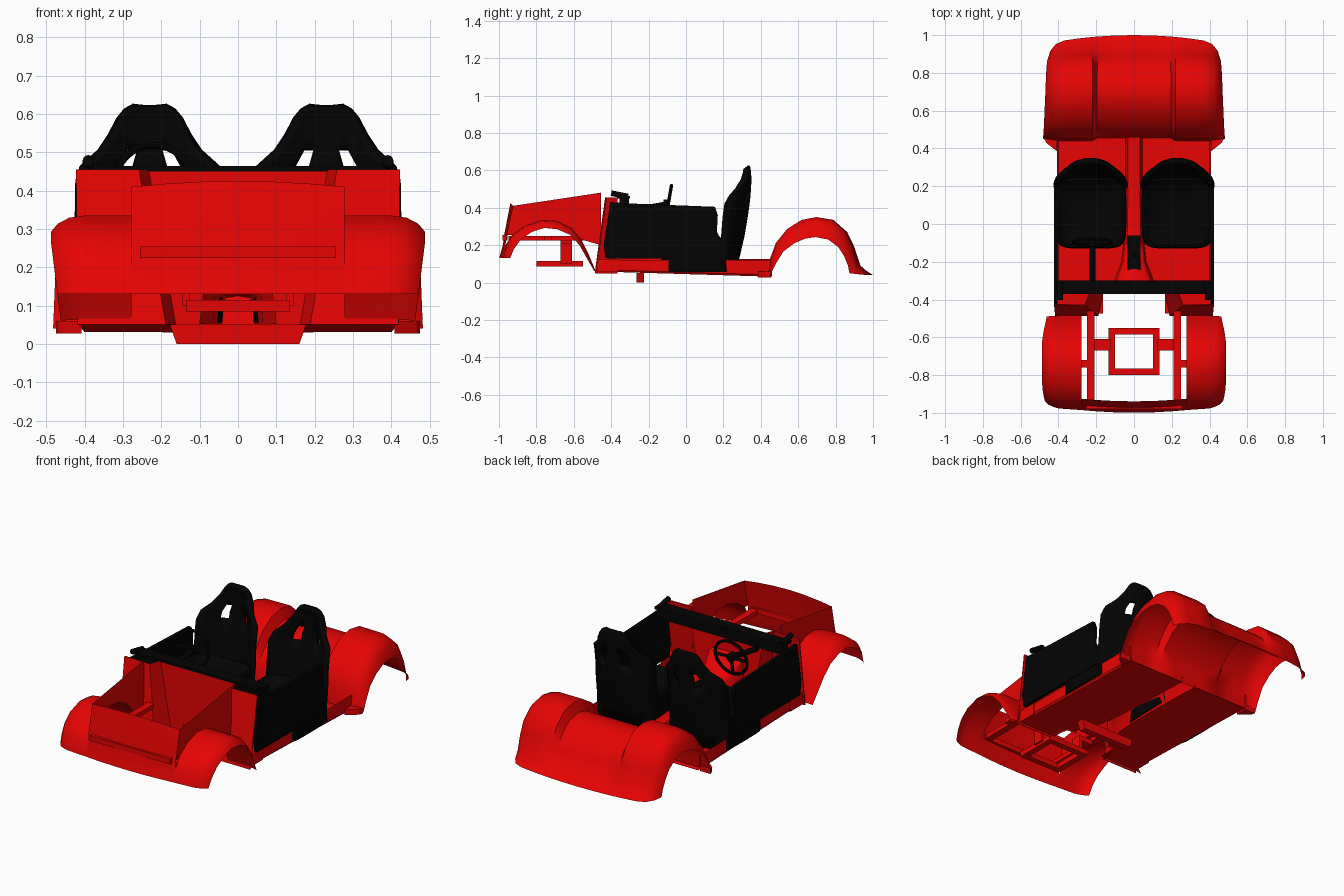
import bpy, bmesh, math
from mathutils import Vector

if bpy.data.objects.get("Cube"):
    bpy.data.objects.remove(bpy.data.objects["Cube"])


def material(name, color):
    m = bpy.data.materials.new(name)
    m.use_nodes = True
    m.diffuse_color = color
    m.node_tree.nodes["Principled BSDF"].inputs["Base Color"].default_value = color
    return m


RED = material("body red", (0.8, 0.001, 0.001, 1))
BLACK = material("trim black", (0.001, 0.001, 0.001, 1))


def finish(bm, name, mat, mirror=False, thick=0, smooth=True):
    bmesh.ops.recalc_face_normals(bm, faces=bm.faces)
    mesh = bpy.data.meshes.new(name)
    bm.to_mesh(mesh)
    bm.free()
    mesh.materials.append(mat)
    ob = bpy.data.objects.new(name, mesh)
    bpy.context.collection.objects.link(ob)
    if smooth:
        bpy.ops.object.select_all(action="DESELECT")
        ob.select_set(True)
        bpy.context.view_layer.objects.active = ob
        bpy.ops.object.shade_smooth_by_angle(angle=math.radians(38))
    if thick:
        s = ob.modifiers.new("thickness", "SOLIDIFY")
        s.thickness, s.offset = thick, 0
    if mirror:
        ob.modifiers.new("mirror", "MIRROR")
    return ob


def loft(name, rings, mat, closed=False, caps=False, skip=None, **kw):
    """Skin a list of equally long point rows."""
    bm = bmesh.new()
    rows = [[bm.verts.new(p) for p in r] for r in rings]
    n = len(rows[0])
    for i in range(len(rows) - 1):
        for j in range(n if closed else n - 1):
            if skip and skip(i, j):
                continue
            k = (j + 1) % n
            bm.faces.new((rows[i][j], rows[i][k], rows[i + 1][k], rows[i + 1][j]))
    if caps:
        bm.faces.new(rows[0])
        bm.faces.new(rows[-1])
    return finish(bm, name, mat, **kw)


def box(name, x, y, z, mat, mirror=False):
    rings = [[(x[0], y[0], h), (x[1], y[0], h), (x[1], y[1], h), (x[0], y[1], h)] for h in z]
    return prism(name, rings, mat, mirror)


def prism(name, rings, mat, mirror=False):
    return loft(name, rings, mat, closed=True, caps=True, mirror=mirror, smooth=False)


def rod(name, a, b, r, mat, mirror=False, sides=12):
    a, b = Vector(a), Vector(b)
    q = (b - a).to_track_quat("Z", "Y")
    turn = [2 * math.pi * i / sides for i in range(sides)]
    rings = [[p + q @ Vector((r * math.cos(t), r * math.sin(t), 0)) for t in turn] for p in (a, b)]
    return loft(name, rings, mat, closed=True, caps=True, mirror=mirror)


def mix(p, q, f):
    return [(a[0] + (b[0] - a[0]) * f, a[1] + (b[1] - a[1]) * f) for a, b in zip(p, q)]


# Rear body shell: deck, raised fender crowns and wheel-arch rims
rim = [(.45, .04), (.48, .1), (.52, .165), (.58, .21), (.64, .235), (.7, .243),
       (.77, .23), (.83, .19), (.87, .14), (.9, .09), (.92, .05)]
crown = [(.44, .04), (.45, .13), (.48, .21), (.54, .285), (.62, .335), (.7, .35),
         (.79, .335), (.865, .27), (.905, .19), (.94, .09), (1, .04)]
deck = [(.455, .03), (.465, .12), (.5, .18), (.56, .24), (.63, .28), (.7, .295),
        (.78, .28), (.85, .225), (.893, .16), (.93, .085), (1, .04)]
stations = [(0, deck), (.1, deck), (.195, deck), (.22, crown), (.3, crown), (.38, crown),
            (.43, mix(crown, rim, .13)), (.465, mix(crown, rim, .5)), (.482, rim)]
loft("rear_body_shell", [[(x - .025 * (x / .48) ** 4 * i / 10, y - .2 * x * x * (i / 10) ** 3, z)
                          for i, (y, z) in enumerate(p)] for x, p in stations], RED, mirror=True)

# Front fenders
rim = [(-.955, .13), (-.93, .18), (-.89, .23), (-.83, .27), (-.76, .292),
       (-.69, .285), (-.62, .255), (-.57, .2), (-.53, .13), (-.49, .06)]
crown = [(-.985, .13), (-.965, .2), (-.93, .255), (-.86, .305), (-.77, .335),
         (-.69, .33), (-.61, .29), (-.56, .23), (-.52, .15), (-.485, .065)]
stations = [(.278, crown), (.35, crown), (.4, crown), (.44, mix(crown, rim, .13)),
            (.47, mix(crown, rim, .5)), (.488, rim)]
loft("front_fender", [[(x - .025 * (x > .4) * max(0, .27 - z) / .2,
                        y + .07 * (x - .278) * (1 - i / 9) ** 3, z) for i, (y, z) in enumerate(p)]
                      for x, p in stations], RED, mirror=True)

# Nose panel with a shallow bow, and its lower lip
nose = [(-.985, .13), (-.965, .2), (-.958, .255), (-.925, .41)]
loft("nose_panel", [[(x, y - .014 * (1 - (x / .278) ** 2),
                      z + (.015 * (1 - (x / .278) ** 2) if z > .4 else 0)) for y, z in nose]
                    for x in (-.278, -.2, -.1, 0, .1, .2, .278)], RED)
box("nose_lip", (-.255, .255), (-.98, -.955), (.225, .255), RED)

# Hood side walls rising from the inner fender edge
loft("hood_side", [[(.278, y, max(z, .2)), (.278, max(y, -.925), .41 + (max(y, -.925) + .925) * .15)]
                   for y, z in [(-.958, .255)] + crown[2:8] + [(-.455, .2)]],
     RED, mirror=True)

# Front chassis: rails, engine cradle and hangers
box("front_rail", (.21, .25), (-.95, -.46), (.225, .25), RED, True)
box("rail_bracket", (.25, .278), (-.76, -.72), (.225, .25), RED, True)
for name, y in (("cradle_front", (-.8, -.765)), ("cradle_rear", (-.585, -.55))):
    box(name, (-.135, .135), y, (.085, .115), RED)
box("cradle_side", (.1, .135), (-.765, -.585), (.085, .115), RED, True)
box("cradle_hanger", (.125, .145), (-.67, -.61), (.1, .235), RED, True)
box("cradle_arm", (.125, .215), (-.67, -.61), (.205, .235), RED, True)

# Cowl: leaning panels, return walls narrowing downward, and recessed firewall
loft("cowl", [[(low, y - lean, .05), (top, y, .455)] for low, top, y, lean in
              [(.418, .422, -.425, .06), (.19, .26, -.43, .055), (.165, .236, -.368, 0)]],
     RED, mirror=True, thick=.006, smooth=False)
loft("firewall", [[(low, -.368, .13 if abs(low) < .1 else .05), (top, -.368, .455)]
                  for low, top in ((-.165, -.236), (-.1, -.14), (-.09, -.12),
                                   (.09, .12), (.1, .14), (.165, .236))], RED, smooth=False)

# Floor pan with tunnel and turned-up sills
floor = []
for y, w, h in [(-.36, .12, .3), (-.29, .1, .23), (-.2, .065, .17), (-.05, .05, .14),
                (.2, .045, .125), (.46, .045, .125)]:
    f = .045 - .03 * y
    floor.append([(0, y, h), (w * .7, y, h - .005), (w * .9, y, h - .025), (w, y, f),
                  (.4, y, f), (.408, y, f + .01), (.408, y, .12)])
loft("floor_pan", floor, RED, mirror=True)
loft("front_footwell", [[(.165, y, .057), (.41, y, .057), (.41, y, .125)] for y in (-.475, -.36)],
     RED, mirror=True, smooth=False)
prism("sill_flare", [[(.408, .385, z), (.465, .43, z), (.475, .455, z), (.408, .455, z)]
                     for z in (.028, .06)], RED, True)

# Crossmember under the tunnel
prism("crossmember", [[(-w, -.265, z), (w, -.265, z), (w, -.225, z), (-w, -.225, z)]
                      for z, w in ((0, .16), (.052, .178))], RED)

# Doors
outline = [(-.43, .13), (-.44, .2), (-.405, .43), (-.28, .422), (.155, .405),
           (.17, .36), (.165, .27), (.2, .21), (.2, .125)]
prism("door", [[(x, y, z) for y, z in outline] for x in (.404, .424)], BLACK, True)

# Dashboard, mirror mounts and console
box("dashboard_top", (-.41, .41), (-.37, -.3), (.45, .464), BLACK)
box("dashboard", (-.4, .4), (-.355, -.305), (.4, .45), BLACK)
rod("mirror_mount", (.39, -.4, .478), (.39, -.31, .46), .015, BLACK, True)
box("console", (-.035, .035), (-.255, -.06), (.13, .195), BLACK)
rod("gear_lever", (0, -.17, .18), (0, -.15, .29), .009, BLACK)

# Steering wheel: tilted rim, hub, spokes and column
hub = Vector((-.22, -.095, .42))
bpy.ops.mesh.primitive_torus_add(location=hub, rotation=(math.radians(80), 0, 0), major_radius=.1,
                                 minor_radius=.009, major_segments=32, minor_segments=8)
wheel = bpy.context.object
wheel.name = "steering_wheel_rim"
wheel.data.materials.append(BLACK)
bpy.ops.object.shade_smooth_by_angle()
rod("steering_hub", hub + Vector((0, -.025, 0)), hub + Vector((0, .01, 0)), .025, BLACK)
for degrees in (0, 180, 270):
    a = math.radians(degrees)
    up = math.sin(a) * .097
    rod("steering_spoke", hub, hub + Vector((math.cos(a) * .097, up * .17, up)), .009, BLACK)
rod("steering_column", hub, (-.22, -.33, .38), .015, BLACK)

# Bucket seats: dished cushion and winged back with harness slots
TURN = [2 * math.pi * i / 32 for i in range(32)]


def soft(v):
    return math.copysign(abs(v) ** .36, v)


loft("seat_cushion", [[(.23 + .19 * s * soft(math.cos(t)), .06 + .19 * s * soft(math.sin(t)), z)
                       for t in TURN]
                      for z, s in ((.056, 1), (.19, 1), (.235, .97), (.24, .9),
                                   (.2, .72), (.185, .4), (.185, .05))],
     BLACK, closed=True, caps=True, mirror=True)

levels = [(.058, .25, .18, .05), (.15, .275, .187, .09), (.25, .298, .186, .1),
          (.35, .315, .184, .11), (.42, .325, .183, .11), (.465, .33, .172, .09),
          (.505, .333, .125, .06), (.55, .335, .1, .03), (.59, .333, .08, .015),
          (.61, .33, .062, .01), (.618, .327, .04, .006)]
COLS = 16
back = []
for z, y, w, wing in levels:
    us = [2 * j / COLS - 1 for j in range(COLS + 1)]
    back.append([(.23 + w * u, y - wing * abs(u) ** 2.2, z) for u in us])
loft("seat_back", back, BLACK, mirror=True, thick=.03,
     skip=lambda i, j: i in (4, 5) and .25 < abs((2 * j + 1) / COLS - 1) < .5)
